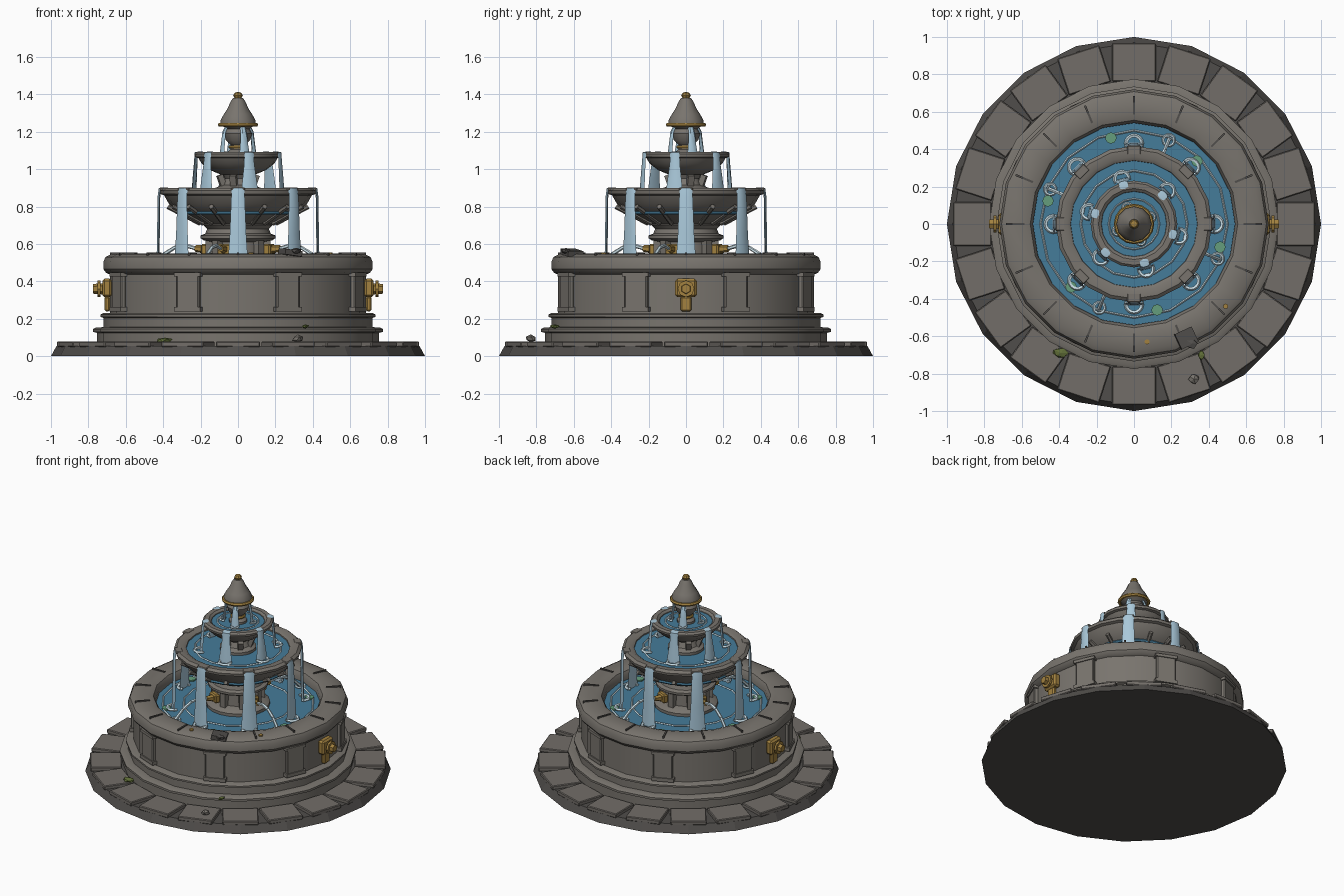
import bpy, bmesh, math, random
from math import sin, cos, pi, radians
from mathutils import Matrix, Vector

if "Cube" in bpy.data.objects:
    bpy.data.objects.remove(bpy.data.objects["Cube"])

random.seed(4)


def material(name, r, g, b):
    m = bpy.data.materials.new(name)
    m.diffuse_color = (r, g, b, 1)
    m.use_nodes = True
    m.node_tree.nodes["Principled BSDF"].inputs["Base Color"].default_value = m.diffuse_color
    return m


STONE = material("stone", 0.19, 0.175, 0.155)
PAVING = material("paving", 0.17, 0.155, 0.14)
DARK = material("dark_stone", 0.08, 0.075, 0.07)
GOLD = material("brass", 0.36, 0.22, 0.05)
WATER = material("water", 0.06, 0.2, 0.32)
FALL = material("falling_water", 0.4, 0.58, 0.7)
FOAM = material("foam", 0.6, 0.74, 0.8)
LEAF = material("leaf", 0.13, 0.34, 0.2)
MOSS = material("moss", 0.12, 0.16, 0.04)


def finish(name, bm, mat, angles=(0,), smooth=False):
    """Make one mesh and place a copy of it at every angle (degrees) round z."""
    bmesh.ops.recalc_face_normals(bm, faces=bm.faces)
    me = bpy.data.meshes.new(name)
    bm.to_mesh(me)
    bm.free()
    me.materials.append(mat)
    if smooth:
        me.shade_smooth()
        me.set_sharp_from_angle(angle=radians(35))
    for a in angles:
        ob = bpy.data.objects.new(name, me)
        ob.rotation_euler.z = radians(a)
        bpy.context.collection.objects.link(ob)


def every(n, start=0):
    return [start + 360 * i / n for i in range(n)]


def lathe(name, profile, mat, n=20, smooth=True):
    """Spin a list of (radius, height) points round z."""
    bm = bmesh.new()
    rings = []
    for r, z in profile:
        if r == 0:
            rings.append([bm.verts.new((0, 0, z))] * n)
        else:
            rings.append([bm.verts.new((r * cos(2 * pi * i / n), r * sin(2 * pi * i / n), z)) for i in range(n)])
    for a, b in zip(rings, rings[1:]):
        for i in range(n):
            j = (i + 1) % n
            vs = list(dict.fromkeys((a[i], a[j], b[j], b[i])))
            if len(vs) > 2:
                bm.faces.new(vs)
    finish(name, bm, mat, (0,), smooth)


def torus(name, R, r, z, mat, n=20, m=6, x=0, angles=(0,), arc=360):
    bm = bmesh.new()
    full = arc == 360
    rows = []
    for i in range(n if full else n + 1):
        a = radians(arc) * (i / n - 0.5)
        rows.append([bm.verts.new((x + (R + r * cos(2 * pi * k / m)) * cos(a),
                                   (R + r * cos(2 * pi * k / m)) * sin(a),
                                   z + r * sin(2 * pi * k / m))) for k in range(m)])
    if full:
        rows.append(rows[0])
    else:
        bm.faces.new(rows[0])
        bm.faces.new(rows[-1])
    for a, b in zip(rows, rows[1:]):
        for k in range(m):
            bm.faces.new((a[k], a[(k + 1) % m], b[(k + 1) % m], b[k]))
    finish(name, bm, mat, angles, True)


def box(name, centre, size, mat, angles=(0,), tilt=0, spin=0, bevel=0, top=1):
    """Box at angle 0; size is radial, tangential, height; top scales the upper face."""
    bm = bmesh.new()
    bmesh.ops.create_cube(bm, size=1)
    for v in bm.verts:
        if v.co.z > 0:
            v.co.x *= top
            v.co.y *= top
    bmesh.ops.scale(bm, vec=size, verts=bm.verts)
    if bevel:
        bmesh.ops.bevel(bm, geom=bm.edges[:], offset=bevel, segments=1, affect='EDGES')
    mat4 = Matrix.Translation(centre) @ Matrix.Rotation(radians(spin), 4, 'Z') @ Matrix.Rotation(radians(tilt), 4, 'Y')
    bmesh.ops.transform(bm, matrix=mat4, verts=bm.verts)
    finish(name, bm, mat, angles)


def rod(name, start, end, r1, r2, mat, angles=(0,), n=8):
    s, e = Vector(start), Vector(end)
    bm = bmesh.new()
    bmesh.ops.create_cone(bm, cap_ends=True, segments=n, radius1=r1, radius2=r2, depth=(e - s).length)
    rot = (e - s).to_track_quat('Z', 'Y').to_matrix().to_4x4()
    bmesh.ops.transform(bm, matrix=Matrix.Translation((s + e) / 2) @ rot, verts=bm.verts)
    finish(name, bm, mat, angles)


def sheet(name, path, angles, t=0.012):
    """Ribbon of falling water: path of (radius, height, half width)."""
    bm = bmesh.new()
    rows = [[bm.verts.new(p) for p in ((r, -w, z), (r + t * 0.7, -w * 0.5, z), (r + t * 0.7, w * 0.5, z),
                                       (r, w, z), (r - t * 0.5, 0, z - 0.003))] for r, z, w in path]
    for a, b in zip(rows, rows[1:]):
        for k in range(5):
            bm.faces.new((a[k], a[(k + 1) % 5], b[(k + 1) % 5], b[k]))
    bm.faces.new(rows[0])
    bm.faces.new(rows[-1])
    finish(name, bm, FALL, angles, True)


def rock(name, loc, size, mat):
    bm = bmesh.new()
    bmesh.ops.create_icosphere(bm, subdivisions=1, radius=1)
    for v in bm.verts:
        v.co *= random.uniform(0.75, 1.1)
    bmesh.ops.scale(bm, vec=size, verts=bm.verts)
    bmesh.ops.translate(bm, vec=loc, verts=bm.verts)
    finish(name, bm, mat)


# Ground disc and paving slabs
lathe("ground_disc", [(0, 0), (1, 0), (0.97, 0.055), (0, 0.055)], DARK, 20, False)
box("paving_slab", (0.865, 0, 0.064), (0.205, 0.235, 0.03), PAVING, every(20), bevel=0.005)

# Stepped plinth, basin wall and rounded rim
lathe("plinth_steps", [(0, 0.05), (0.755, 0.05), (0.755, 0.125), (0.775, 0.13), (0.775, 0.145), (0.76, 0.153),
                       (0.72, 0.155), (0.72, 0.205), (0.735, 0.21), (0.735, 0.222), (0.72, 0.23), (0, 0.23)], STONE)
lathe("basin_wall", [(0.685, 0.22), (0.685, 0.45), (0.56, 0.45), (0.56, 0.3), (0, 0.3)], STONE)
lathe("basin_rim", [(0.68, 0.435), (0.705, 0.445), (0.72, 0.465), (0.72, 0.505), (0.708, 0.53), (0.68, 0.545),
                    (0.59, 0.548), (0.555, 0.537), (0.54, 0.51), (0.54, 0.46), (0.57, 0.435), (0.68, 0.435)], STONE)
box("rim_joint", (0.635, 0, 0.546), (0.1, 0.011, 0.016), DARK, every(16))

# Wall pilasters with base and cap
P8 = every(8, 22.5)
box("pilaster", (0.69, 0, 0.345), (0.03, 0.13, 0.18), STONE, P8, bevel=0.006)
box("pilaster_cap", (0.692, 0, 0.437), (0.04, 0.15, 0.02), STONE, P8)
box("pilaster_base", (0.692, 0, 0.25), (0.04, 0.15, 0.025), STONE, P8)

# Brass wall spouts on the two sides
SIDES = (0, 180)
box("spout_plate", (0.7, 0, 0.365), (0.05, 0.115, 0.1), GOLD, SIDES, bevel=0.012)
box("spout_tail", (0.7, 0, 0.28), (0.03, 0.06, 0.08), GOLD, SIDES, bevel=0.008)
rod("spout_pipe", (0.69, 0, 0.36), (0.775, 0, 0.36), 0.032, 0.026, GOLD, SIDES, 6)
rod("spout_collar", (0.735, 0, 0.36), (0.75, 0, 0.36), 0.045, 0.045, GOLD, SIDES, 8)

# Pool water, ripples and lily pads
lathe("pool_water", [(0, 0.45), (0.555, 0.45), (0.555, 0.48), (0, 0.48)], WATER, 20, False)
torus("pool_ripple", 0.5, 0.006, 0.482, FOAM, 16, 4)
torus("pool_ripple", 0.36, 0.006, 0.482, FOAM, 16, 4)
rod("lily_pad", (0.476, 0, 0.48), (0.476, 0, 0.49), 0.03, 0.03, LEAF, every(6, 45), 10)

# Central pedestal with small pillars
lathe("pedestal", [(0, 0.4), (0.21, 0.4), (0.21, 0.5), (0.19, 0.515), (0.145, 0.525), (0.14, 0.61), (0.185, 0.62),
                   (0.2, 0.63), (0.2, 0.645), (0.175, 0.655), (0.165, 0.68), (0.185, 0.7), (0.185, 0.715), (0, 0.715)], STONE)
box("pedestal_pillar", (0.155, 0, 0.565), (0.04, 0.04, 0.11), STONE, every(8))

# Brass nozzles with arcing jets
JETS = every(4, 67.5)
box("nozzle_plate", (0.18, 0, 0.57), (0.04, 0.08, 0.06), GOLD, JETS, bevel=0.008)
rod("nozzle", (0.18, 0, 0.57), (0.245, 0, 0.575), 0.024, 0.018, GOLD, JETS, 6)
arc = [(0.24 + 0.25 * t, 0, 0.575 + 0.12 * t - 0.215 * t * t) for t in (0, 0.25, 0.5, 0.75, 1)]
for a, b in zip(arc, arc[1:]):
    rod("water_jet", a, b, 0.01, 0.011, FOAM, JETS, 6)
torus("jet_splash", 0.03, 0.008, 0.485, FOAM, 10, 5, 0.485, JETS)

# Middle bowl, its water, ribs and lips
lathe("middle_bowl", [(0, 0.7), (0.17, 0.7), (0.23, 0.725), (0.31, 0.765), (0.37, 0.815), (0.395, 0.86), (0.415, 0.867),
                      (0.418, 0.885), (0.4, 0.9), (0.36, 0.9), (0.34, 0.888), (0.335, 0.86), (0, 0.85)], STONE)
lathe("middle_water", [(0.345, 0.85), (0.345, 0.88), (0, 0.88)], WATER, 20, False)
torus("middle_ripple", 0.285, 0.006, 0.882, FOAM, 16, 4)
torus("middle_bowl_band", 0.318, 0.01, 0.765, WATER)
rod("bowl_rib", (0.2, 0, 0.71), (0.375, 0, 0.8), 0.014, 0.014, STONE, every(16), 6)
box("middle_lip", (0.395, 0, 0.893), (0.05, 0.075, 0.018), STONE, every(8), bevel=0.005)
sheet("middle_fall", [(0.38, 0.9, 0.028), (0.415, 0.898, 0.034), (0.422, 0.85, 0.036),
                      (0.424, 0.65, 0.044), (0.428, 0.47, 0.056)], every(8))
torus("middle_foam", 0.042, 0.011, 0.486, FOAM, 10, 5, 0.43, every(8), 220)

# Upper column, brackets and bowl
lathe("upper_column", [(0, 0.86), (0.12, 0.86), (0.12, 0.9), (0.085, 0.915), (0.07, 0.95), (0.09, 0.985), (0, 0.985)], STONE, 16)
box("column_bracket", (0.09, 0, 0.935), (0.03, 0.035, 0.07), STONE, every(6, 15), tilt=20)
lathe("upper_bowl", [(0, 0.97), (0.09, 0.97), (0.15, 0.995), (0.195, 1.03), (0.212, 1.06), (0.23, 1.065), (0.232, 1.08),
                     (0.22, 1.092), (0.19, 1.092), (0.175, 1.08), (0.17, 1.06), (0, 1.05)], STONE)
lathe("upper_water", [(0.18, 1.05), (0.18, 1.075), (0, 1.075)], WATER, 20, False)
torus("upper_ripple", 0.135, 0.005, 1.077, FOAM, 16, 4)
S6 = every(6, 45)
sheet("upper_fall", [(0.2, 1.095, 0.022), (0.228, 1.09, 0.026), (0.232, 1.03, 0.028),
                     (0.238, 0.95, 0.038), (0.242, 0.88, 0.046)], S6)
torus("upper_foam", 0.038, 0.01, 0.886, FOAM, 10, 5, 0.25, S6, 220)

# Finial: urn, brass band, cone cap and bud, with four small falls
lathe("finial_urn", [(0, 1.05), (0.06, 1.05), (0.06, 1.09), (0.04, 1.105), (0.04, 1.13), (0.065, 1.155),
                     (0.075, 1.19), (0.06, 1.215), (0.09, 1.235), (0, 1.235)], STONE, 12)
torus("urn_band", 0.042, 0.01, 1.118, GOLD, 12, 6)
torus("finial_band", 0.096, 0.012, 1.237, GOLD, 16, 6)
lathe("finial_cap", [(0, 1.235), (0.095, 1.235), (0.093, 1.262), (0.075, 1.295), (0.055, 1.325), (0.04, 1.36),
                     (0.027, 1.38), (0, 1.38)], STONE, 12)
lathe("finial_bud", [(0, 1.37), (0.016, 1.375), (0.026, 1.393), (0.018, 1.408), (0, 1.413)], GOLD, 8)
S4 = every(4, 22.5)
sheet("finial_fall", [(0.065, 1.225, 0.016), (0.078, 1.2, 0.018), (0.085, 1.14, 0.022), (0.092, 1.075, 0.03)], S4)
torus("finial_foam", 0.024, 0.007, 1.08, FOAM, 8, 5, 0.095, S4, 220)

# Loose stones, moss tufts and coins
box("broken_slab", (0.28, -0.61, 0.553), (0.1, 0.09, 0.03), DARK, spin=25, tilt=8)
rock("rim_rubble", (0.31, -0.64, 0.562), (0.035, 0.03, 0.02), DARK)
rock("ground_rubble", (0.32, -0.83, 0.093), (0.032, 0.03, 0.022), STONE)
rock("moss_tuft", (-0.39, -0.69, 0.085), (0.05, 0.03, 0.016), MOSS)
rock("moss_tuft", (0.36, -0.7, 0.16), (0.02, 0.03, 0.012), MOSS)
for x, y in ((0.07, -0.63), (0.49, -0.44)):
    rod("coin", (x, y, 0.545), (x, y, 0.554), 0.014, 0.014, GOLD)
